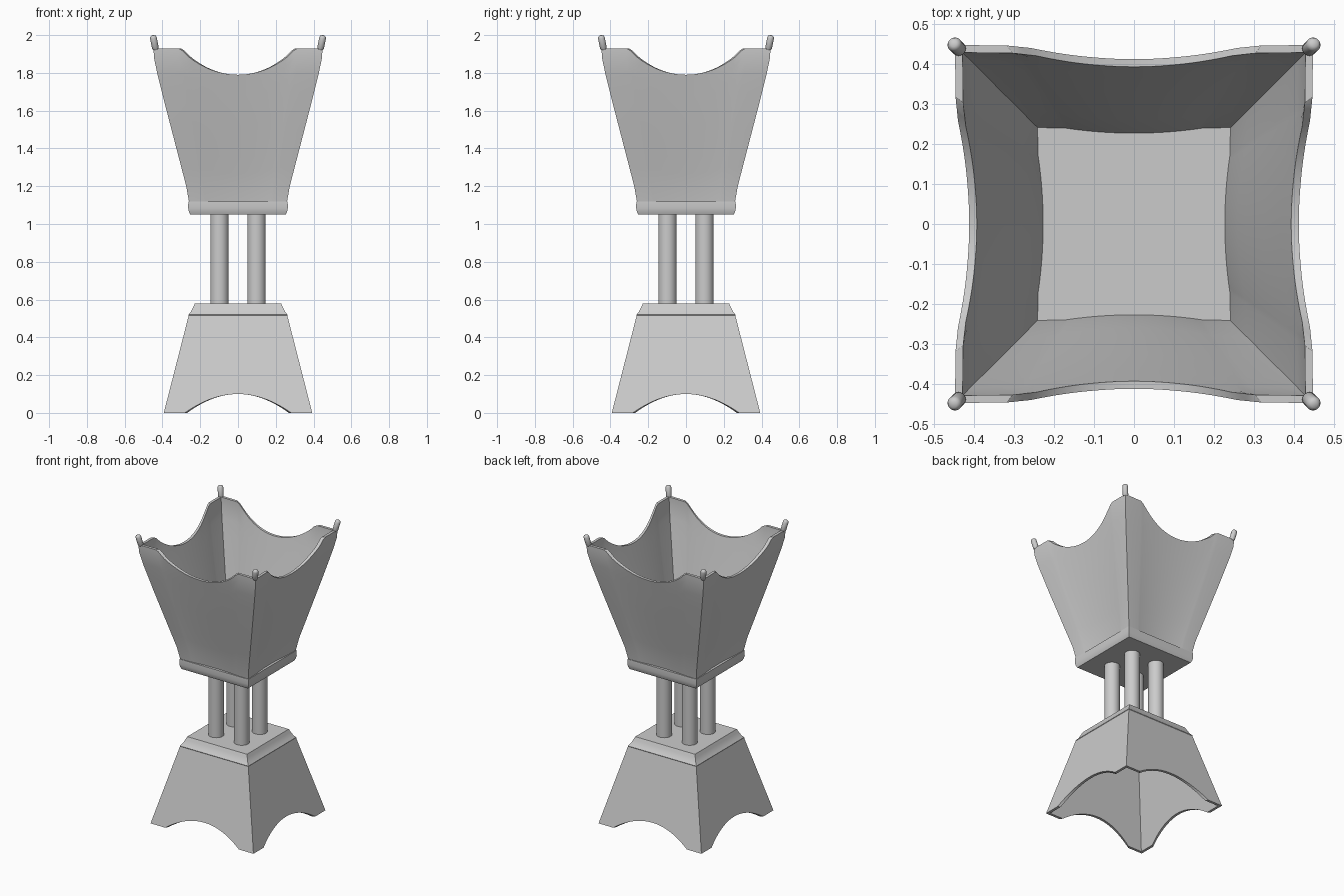
import bpy, bmesh, math
from mathutils import Vector, Matrix

if "Cube" in bpy.data.objects:
    bpy.data.objects.remove(bpy.data.objects["Cube"])


def finish(name, bm, angle=30):
    bmesh.ops.remove_doubles(bm, verts=bm.verts, dist=0.0005)
    bmesh.ops.recalc_face_normals(bm, faces=bm.faces)
    me = bpy.data.meshes.new(name)
    bm.to_mesh(me)
    bm.free()
    ob = bpy.data.objects.new(name, me)
    bpy.context.collection.objects.link(ob)
    bpy.ops.object.select_all(action='DESELECT')
    ob.select_set(True)
    bpy.context.view_layer.objects.active = ob
    bpy.ops.object.shade_smooth_by_angle(angle=math.radians(angle))
    return ob


def lathe(name, profile, sides, matrix=Matrix.Identity(4), angle=30):
    """Capped solid from (half width, z) rings; 4 sides gives a square."""
    bm = bmesh.new()
    k = math.sqrt(2) if sides == 4 else 1
    rings = []
    for r, z in profile:
        rings.append([bm.verts.new(matrix @ Vector((
            r * k * math.cos(2 * math.pi * (i + 0.5) / sides),
            r * k * math.sin(2 * math.pi * (i + 0.5) / sides), z)))
            for i in range(sides)])
    for a, b in zip(rings, rings[1:]):
        for i in range(sides):
            j = (i + 1) % sides
            bm.faces.new((a[i], a[j], b[j], b[i]))
    bm.faces.new(rings[0])
    bm.faces.new(rings[-1])
    return finish(name, bm, angle)


def square_shell(name, half, low, high, bow, thick, us, vs):
    """Four mitred walls with shaped lower and upper edges."""
    bm = bmesh.new()
    for side in range(4):
        rot = Matrix.Rotation(side * math.pi / 2, 4, 'Z')
        layers = []
        for t in (0, thick):
            grid = []
            for v in vs:
                row = []
                for u in us:
                    z = low(u) + (high(u) - low(u)) * v
                    h = half(z) - t
                    row.append(bm.verts.new(rot @ Vector((u * h, -h + bow(u), z))))
                grid.append(row)
            layers.append(grid)
        out, inn = layers
        for i in range(len(us) - 1):
            for g in layers:
                for j in range(len(vs) - 1):
                    bm.faces.new((g[j][i], g[j][i + 1], g[j + 1][i + 1], g[j + 1][i]))
            for j in (0, -1):
                bm.faces.new((out[j][i], out[j][i + 1], inn[j][i + 1], inn[j][i]))
    return finish(name, bm)


def interp(table):
    def f(z):
        for (z0, h0), (z1, h1) in zip(table, table[1:]):
            if z <= z1:
                break
        return h0 + (h1 - h0) * (z - z0) / (z1 - z0)
    return f


def columns(edge, n=24):
    return [-1] + [edge * (2 * i / n - 1) for i in range(n + 1)] + [1]


# Hollow foot with an arch cut into each side
def arch(u):
    x = min(abs(u) * 0.39, 0.28)
    return max(0, 0.1 - 0.442 + math.sqrt(0.442 ** 2 - x * x))


square_shell("foot", lambda z: 0.393 - 0.256 * z, arch, lambda u: 0.52,
             lambda u: 0, 0.018, columns(0.28 / 0.39), [0, 1])
lathe("foot_cap", [(0.258, 0.51), (0.262, 0.52), (0.249, 0.535),
                   (0.237, 0.56), (0.228, 0.58)], 4, angle=20)

# Four columns
for i, (sx, sy) in enumerate([(-1, -1), (1, -1), (1, 1), (-1, 1)]):
    lathe(f"column_{i + 1}", [(0.049, 0.57), (0.049, 1.06)], 32,
          Matrix.Translation((sx * 0.098, sy * 0.098, 0)))

# Bowl base plate and flared bowl with scooped rims
lathe("bowl_base", [(0.253, 1.05), (0.260, 1.065), (0.264, 1.085), (0.263, 1.12)], 4)

S = 0.71


def scoop(u):
    x = min(abs(u) / S, 1) * 0.305
    return 1.93 if abs(u) >= S - 1e-6 else min(1.93, 1.79 + 0.40 - math.sqrt(0.16 - x * x) + 0.012 * (x / 0.305) ** 4)


square_shell("bowl",
             interp([(1.11, 0.258), (1.2, 0.274), (1.4, 0.326), (1.6, 0.378),
                     (1.8, 0.428), (1.88, 0.445), (1.93, 0.447)]),
             lambda u: 1.112, scoop,
             lambda u: 0.014 * max(0, 1 - (u / 0.75) ** 2), 0.019,
             columns(S, 32), [0, 0.11, 0.23, 0.35, 0.47, 0.6, 0.72, 0.84, 0.94, 1])

# Rounded pins leaning outward at the four corners
for i, (sx, sy) in enumerate([(-1, -1), (1, -1), (1, 1), (-1, 1)]):
    axis = Vector((sx * 0.2, sy * 0.2, 1))
    m = Matrix.Translation((sx * 0.436, sy * 0.436, 1.925)) @ \
        axis.to_track_quat('Z', 'Y').to_matrix().to_4x4()
    lathe(f"corner_pin_{i + 1}", [(0.014, 0), (0.018, 0.008), (0.018, 0.062),
                                  (0.015, 0.071), (0.008, 0.076)], 20, m, 50)
